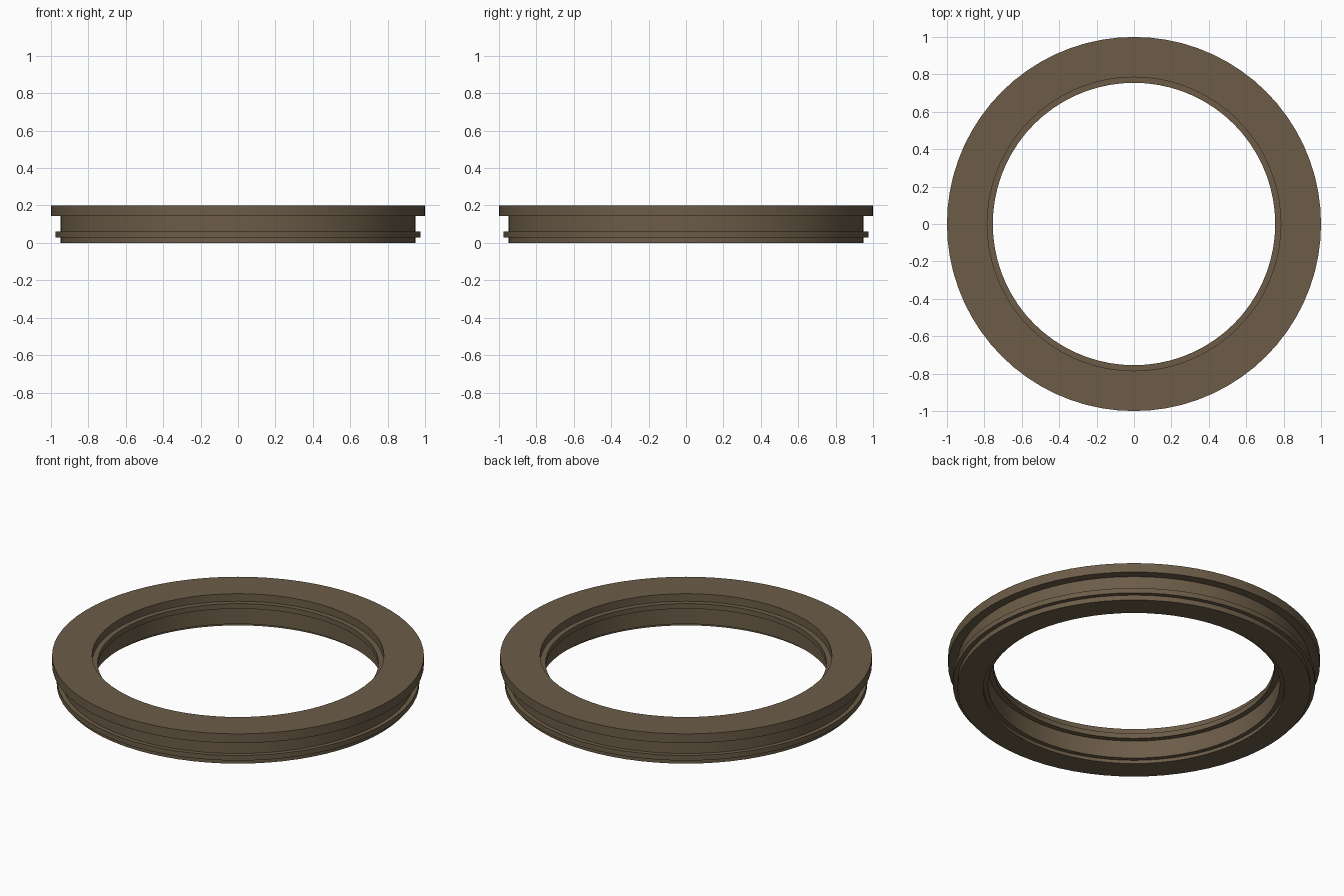
import bpy, bmesh, math

if "Cube" in bpy.data.objects:
    bpy.data.objects.remove(bpy.data.objects["Cube"])

SEGMENTS = 72

# One flat colour for the whole part
mat = bpy.data.materials.new("dark bronze brown")
mat.diffuse_color = (0.15, 0.108, 0.064, 1.0)
mat.use_nodes = True
mat.node_tree.nodes["Principled BSDF"].inputs["Base Color"].default_value = mat.diffuse_color

# Closed cross-section (radius, height): outer side upwards, inner side downwards
profile = [
    (0.95, 0.0), (0.95, 0.03),                    # foot
    (0.975, 0.03), (0.975, 0.06), (0.95, 0.06),   # thin outer rib
    (0.95, 0.145), (1.0, 0.145), (1.0, 0.20),     # top flange
    (0.785, 0.20), (0.785, 0.155),                # bore at the top
    (0.755, 0.155), (0.755, 0.125),               # inner lip
    (0.785, 0.125), (0.785, 0.02),                # main bore
    (0.81, 0.02), (0.81, 0.0),                    # bottom recess
]

# Revolve the cross-section round z
bm = bmesh.new()
rings = []
for i in range(SEGMENTS):
    a = 2 * math.pi * i / SEGMENTS
    rings.append([bm.verts.new((r * math.cos(a), r * math.sin(a), z)) for r, z in profile])
n = len(profile)
for i in range(SEGMENTS):
    a, b = rings[i], rings[(i + 1) % SEGMENTS]
    for j in range(n):
        k = (j + 1) % n
        bm.faces.new((a[j], b[j], b[k], a[k]))
bmesh.ops.recalc_face_normals(bm, faces=bm.faces)

mesh = bpy.data.meshes.new("stepped_ring")
bm.to_mesh(mesh)
bm.free()
mesh.materials.append(mat)
ring = bpy.data.objects.new("stepped_ring", mesh)
bpy.context.collection.objects.link(ring)

# Smooth round walls, sharp steps
bpy.context.view_layer.objects.active = ring
ring.select_set(True)
bpy.ops.object.shade_smooth_by_angle(angle=math.radians(30))
